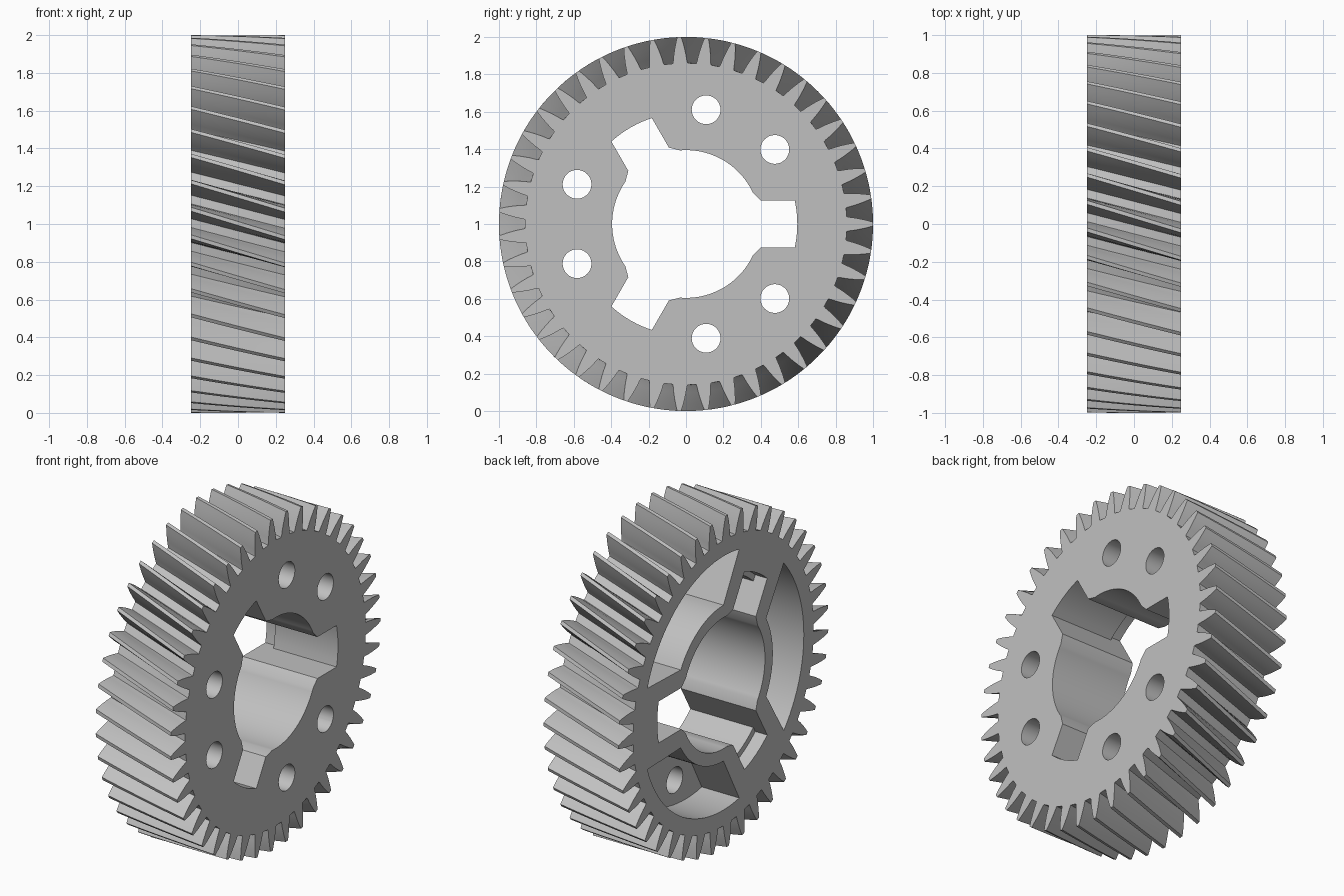
import bpy
from math import pi, sin, cos, asin, acos, radians, hypot

default = bpy.data.objects.get("Cube")
if default:
    bpy.data.objects.remove(default, do_unlink=True)

TEETH = 43
HALF = 0.25                 # half the gear's width along x
TWIST = radians(8.7)        # helix turn across the width
BORE = 0.395
KEY_HALF, KEY_END = 0.125, 0.595
PITCH = 2 * pi / TEETH

grey = bpy.data.materials.new("plain_grey")
grey.use_nodes = True
colour = (0.53, 0.53, 0.53, 1)
grey.diffuse_color = colour
grey.node_tree.nodes["Principled BSDF"].inputs["Base Color"].default_value = colour


def polar(r, a):
    return r * cos(a), r * sin(a)


def arc(r, a0, a1, n):
    return [polar(r, a0 + (a1 - a0) * i / n) for i in range(n + 1)]


def turned(points, a):
    return [(y * cos(a) - z * sin(a), y * sin(a) + z * cos(a)) for y, z in points]


def prism(name, points, x0, x1, twist=0, slices=1):
    """Sweep a counter-clockwise (y, z) outline along x, twisting up to zero at x1."""
    n, verts, faces = len(points), [], []
    for s in range(slices + 1):
        t = s / slices
        verts += [(x0 + (x1 - x0) * t, y, z + 1)
                  for y, z in turned(points, twist * (t - 1))]
    for s in range(slices):
        for i in range(n):
            a, b = s * n + i, s * n + (i + 1) % n
            faces.append((a, b, b + n, a + n))
    faces.append(tuple(reversed(range(n))))
    faces.append(tuple(range(slices * n, (slices + 1) * n)))
    mesh = bpy.data.meshes.new(name)
    mesh.from_pydata(verts, [], faces)
    mesh.materials.append(grey)
    obj = bpy.data.objects.new(name, mesh)
    bpy.context.collection.objects.link(obj)
    return obj


# Helical toothed body: one curved tooth flank repeated round the rim
flank = [(0.86, 0.046), (0.872, 0.042), (0.90, 0.037), (0.93, 0.030),
         (0.965, 0.021), (1.0, 0.0105)]
outline = []
for k in range(TEETH):
    c = k * PITCH
    outline += [polar(r, c - a) for r, a in flank]
    outline += [polar(r, c + a) for r, a in reversed(flank)]
gear = prism("helical_gear", outline, -HALF, HALF, TWIST, 6)

cutters = []

# Bore with three chamfered keyways
mouth = asin(0.168 / BORE)
end = asin(KEY_HALF / KEY_END)
bore = []
for k in range(3):
    key = [(0.40, -KEY_HALF)] + arc(KEY_END, -end, end, 6) + [(0.40, KEY_HALF)]
    wall = arc(BORE, mouth, 2 * pi / 3 - mouth, 24)
    bore += turned(key + wall, k * 2 * pi / 3)
cutters.append(prism("bore_cutter", bore, -0.4, 0.4))

for k in range(3):
    a = k * 2 * pi / 3
    # Deeper step at the rear end of each keyway
    deep = asin(KEY_HALF / 0.63)
    step = [(0.5, -KEY_HALF)] + arc(0.63, -deep, deep, 6) + [(0.5, KEY_HALF)]
    cutters.append(prism("keyway_step_cutter", turned(step, a), -0.4, -0.17))

    # Rear pocket between hub, rim and spokes
    rim, hub = asin(0.245 / 0.765), asin(0.235 / 0.47)
    pocket = arc(0.765, rim, 2 * pi / 3 - rim, 24)
    pocket += arc(0.47, 2 * pi / 3 - hub, hub, 14)
    cutters.append(prism("pocket_cutter", turned(pocket, a), -0.4, 0))

    # Pair of round through holes in the web
    for side in (40, 80):
        y, z = polar(0.62, a + radians(side))
        hole = [(y + u, z + v) for u, v in arc(0.077, 0, 2 * pi, 32)[:-1]]
        cutters.append(prism("hole_cutter", hole, -0.4, 0.4))

# Cut everything, then drop the cutters
bpy.ops.object.select_all(action='DESELECT')
gear.select_set(True)
bpy.context.view_layer.objects.active = gear
for cutter in cutters:
    cutter.hide_render = True
    mod = gear.modifiers.new("cut", 'BOOLEAN')
    mod.operation = 'DIFFERENCE'
    mod.solver = 'EXACT'
    mod.object = cutter
    bpy.ops.object.modifier_apply(modifier=mod.name)
    bpy.data.objects.remove(cutter, do_unlink=True)

bpy.ops.object.shade_smooth_by_angle(angle=radians(25))
